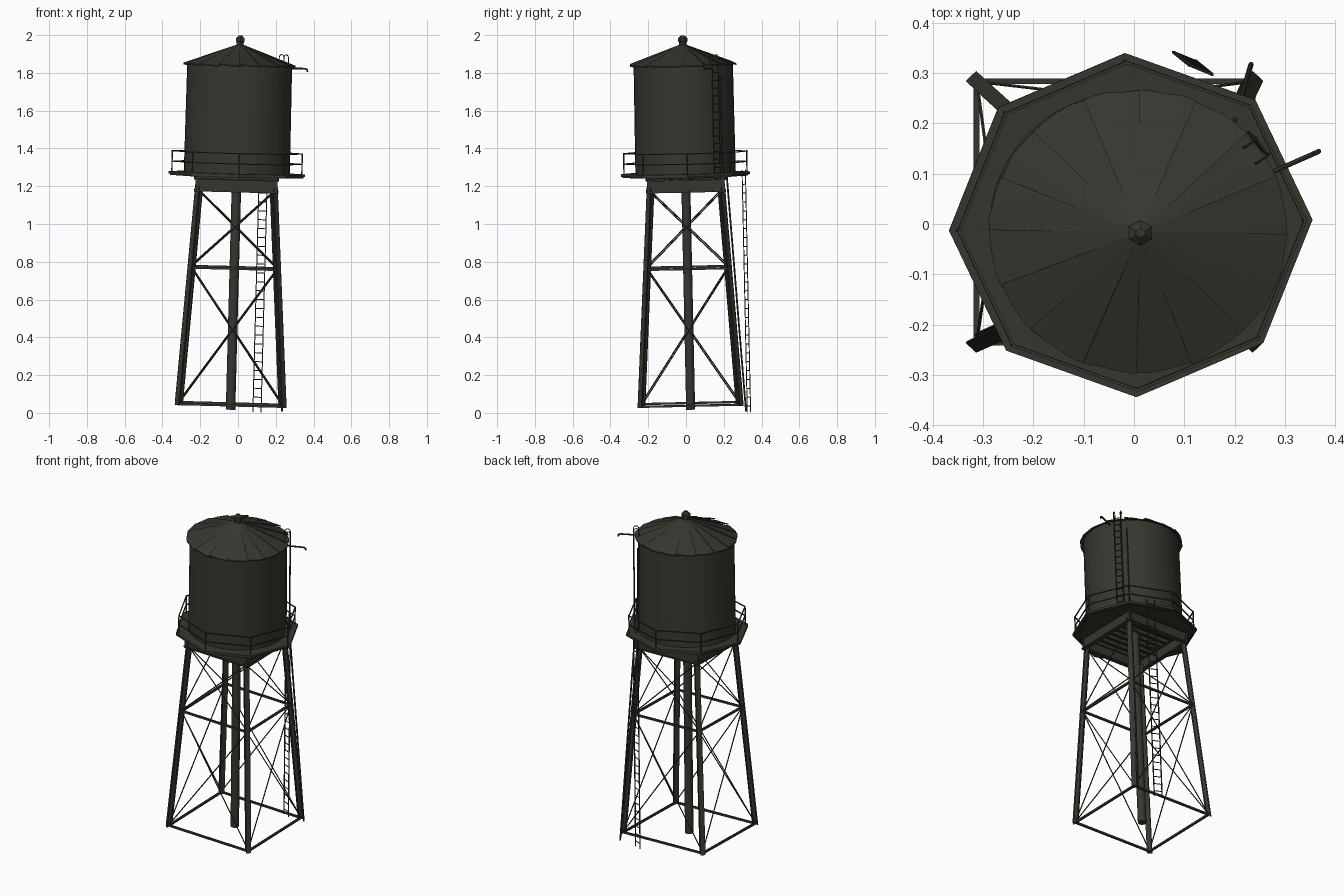
import bpy, bmesh, math, random
from mathutils import Vector, Matrix

if "Cube" in bpy.data.objects:
    bpy.data.objects.remove(bpy.data.objects["Cube"])

random.seed(4)
mat = bpy.data.materials.new("dark_olive_iron")
mat.diffuse_color = (0.038, 0.037, 0.029, 1)
mat.use_nodes = True
mat.node_tree.nodes["Principled BSDF"].inputs["Base Color"].default_value = mat.diffuse_color

# the whole tower leans slightly and is a little narrower front to back
axis = Vector((0.0265, -0.0215, 1))
LEAN = (Matrix.Translation((-0.04, 0.025, 0))
        @ Vector((0, 0, 1)).rotation_difference(axis).to_matrix().to_4x4()
        @ Matrix.Diagonal((1.025, 0.97, 1, 1)))


def finish(name, bm, smooth=False):
    bmesh.ops.recalc_face_normals(bm, faces=bm.faces)
    bm.transform(LEAN)
    me = bpy.data.meshes.new(name)
    bm.to_mesh(me)
    bm.free()
    me.materials.append(mat)
    ob = bpy.data.objects.new(name, me)
    bpy.context.collection.objects.link(ob)
    if smooth:
        bpy.context.view_layer.objects.active = ob
        ob.select_set(True)
        bpy.ops.object.shade_smooth_by_angle(angle=math.radians(35))
        ob.select_set(False)


def rod(bm, a, b, r, n=6):
    a, b = Vector(a), Vector(b)
    d = b - a
    m = Matrix.Translation((a + b) / 2) @ d.to_track_quat('Z', 'Y').to_matrix().to_4x4()
    if n == 4:
        m = m @ Matrix.Rotation(math.pi / 4, 4, 'Z')
    bmesh.ops.create_cone(bm, cap_ends=True, segments=n, radius1=r, radius2=r, depth=d.length, matrix=m)


def box(bm, c, s):
    bmesh.ops.create_cube(bm, size=1, matrix=Matrix.Translation(c) @ Matrix.Diagonal((*s, 1)))


def path(bm, pts, r, n=6):
    for a, b in zip(pts, pts[1:]):
        rod(bm, a, b, r, n)


def pol(r, deg, z):
    t = math.radians(deg)
    return Vector((r * math.cos(t), r * math.sin(t), z))


def lathe(bm, profile, n, turn=0):
    rings = [[bm.verts.new(pol(r, 360 * i / n + turn, z)) for i in range(n)] for r, z in profile]
    for lo, hi in zip(rings, rings[1:]):
        for i in range(n):
            bm.faces.new((lo[i], lo[(i + 1) % n], hi[(i + 1) % n], hi[i]))
    bm.faces.new(rings[0])
    bm.faces.new(rings[-1])


CORNERS = [(1, 1), (-1, 1), (-1, -1), (1, -1)]


def leg_at(i, z):
    s = 0.268 + (0.193 - 0.268) * (z - 0.04) / 1.15
    cx, cy = CORNERS[i % 4]
    return Vector((cx * s, cy * s, z))


# legs: I-beams with the web on the diagonal
bm = bmesh.new()
f, d, t = 0.0145, 0.015, 0.0035
half = [(-d, -f), (-d + 2 * t, -f), (-d + 2 * t, -t), (d - 2 * t, -t), (d - 2 * t, -f), (d, -f)]
section = half + [(u, -v) for u, v in reversed(half)]
for i, (cx, cy) in enumerate(CORNERS):
    u_dir = Vector((cx, cy, 0)).normalized()
    v_dir = Vector((-cy, cx, 0)).normalized()
    rings = [[bm.verts.new(leg_at(i, z) + u_dir * u + v_dir * v) for u, v in section] for z in (0.039, 1.2)]
    for k in range(12):
        bm.faces.new((rings[0][k], rings[0][(k + 1) % 12], rings[1][(k + 1) % 12], rings[1][k]))
    for ring in rings:
        bm.faces.new(ring)
finish("tower_legs", bm)

# horizontal struts and crossed tie rods
bm, ties = bmesh.new(), bmesh.new()
for i in range(4):
    for z in (0.045, 0.768):
        rod(bm, leg_at(i, z), leg_at(i + 1, z), 0.008, 4)
    for z0, z1 in ((0.05, 0.765), (0.775, 1.175)):
        rod(ties, leg_at(i, z0), leg_at(i + 1, z1), 0.0033)
        rod(ties, leg_at(i + 1, z0), leg_at(i, z1), 0.0033)
finish("horizontal_struts", bm)
finish("cross_ties", ties)

# central riser pipe
bm = bmesh.new()
rod(bm, (0, 0, 0.017), (0, 0, 1.256), 0.0245, 16)
finish("riser_pipe", bm, True)

# girder frame under the deck, with flanges
bm = bmesh.new()
for s in (-1, 1):
    for z, h, w in ((1.208, 0.066, 0.012), (1.176, 0.007, 0.026), (1.239, 0.007, 0.03)):
        box(bm, (0, s * 0.205, z), (0.425, w, h))
        box(bm, (s * 0.205, 0, z), (w, 0.425, h))
finish("girder_frame", bm)

# joists
bm = bmesh.new()
for k in range(9):
    y = -0.2 + 0.05 * k
    box(bm, (0, y, 1.245), (0.43, 0.014, 0.022))
finish("deck_joists", bm)

# octagonal deck with an edge strip
TURN = 1.8
bm = bmesh.new()
lathe(bm, [(0.353, 1.258), (0.353, 1.272)], 8, TURN)
for i in range(8):
    rod(bm, pol(0.34, 45 * i + TURN, 1.257), pol(0.34, 45 * i + 45 + TURN, 1.257), 0.007, 4)
finish("deck", bm)

# railing
bm = bmesh.new()
for i in range(8):
    a, b = 45 * i + TURN, 45 * i + 45 + TURN
    rod(bm, pol(0.336, a, 1.26), pol(0.336, a, 1.384), 0.0038)
    for z in (1.325, 1.38):
        rod(bm, pol(0.336, a, z), pol(0.336, b, z), 0.004, 4)
finish("railing", bm)

# tank
bm = bmesh.new()
lathe(bm, [(0.274, 1.27), (0.271, 1.845)], 40)
finish("tank", bm, True)

# roof: overlapping, gently bowed sheet panels, one edge of each slightly raised
bm = bmesh.new()
N = 16
for i in range(N):
    a0 = 360 * i / N + random.uniform(-2, 1)
    lift = random.uniform(0.003, 0.012)
    top, low = [], []
    for k in range(5):
        a = a0 + 24.5 * k / 4
        z = 1.843 + lift * (1 - k / 4) ** 1.5
        r = 0.289 + random.uniform(-0.002, 0.003)
        top.append(bm.verts.new(pol(r, a, z)))
        low.append(bm.verts.new(pol(r, a, z - 0.006)))
    pt, pl = bm.verts.new((0, 0, 1.957)), bm.verts.new((0, 0, 1.95))
    for k in range(4):
        bm.faces.new((top[k], top[k + 1], pt))
        bm.faces.new((low[k + 1], low[k], pl))
        bm.faces.new((low[k], low[k + 1], top[k + 1], top[k]))
    bm.faces.new((low[0], top[0], pt, pl))
    bm.faces.new((top[4], low[4], pl, pt))
finish("roof_panels", bm, True)

# finial
bm = bmesh.new()
lathe(bm, [(0.021, 1.935), (0.021, 1.965), (0.026, 1.968), (0.026, 1.984), (0.01, 1.999)], 6, 30)
finish("finial", bm)


def ladder(bm, r, deg, z0, z1, width, step):
    side = pol(width / 2, deg + 90, 0)
    for s in (-1, 1):
        rod(bm, pol(r, deg, z0) + side * s, pol(r, deg, z1) + side * s, 0.0036, 4)
    z = z0 + step * 0.7
    while z < z1:
        rod(bm, pol(r, deg, z) - side, pol(r, deg, z) + side, 0.0028, 5)
        z += step
    return side


# lower ladder from the ground to the deck
bm = bmesh.new()
ladder(bm, 0.346, 66.7, 0.0, 1.285, 0.046, 0.047)
finish("lower_ladder", bm)

# tank ladder with hooked grab rails over the eave
bm = bmesh.new()
R, A = 0.296, 36
side = ladder(bm, R, A, 1.273, 1.885, 0.04, 0.042)
for s in (-1, 1):
    hook = [pol(R - 0.015 + 0.015 * math.cos(math.pi * k / 6), A, 1.885 + 0.015 * math.sin(math.pi * k / 6))
            + side * s for k in range(7)]
    path(bm, hook + [pol(R - 0.03, A, 1.85) + side * s], 0.0025, 5)
finish("tank_ladder", bm)

# conduit rising from the ground, past the deck and up the tank
bm = bmesh.new()
path(bm, [(0.266, 0.302, 0.008), (0.205, 0.225, 1.25), pol(0.282, 46, 1.3), pol(0.28, 46, 1.79)], 0.0052, 6)
finish("conduit", bm, True)

# overflow spout
bm = bmesh.new()
path(bm, [pol(0.265, 25, 1.829), pol(0.376, 25, 1.829), pol(0.385, 25, 1.825), pol(0.387, 25, 1.813)], 0.005, 8)
finish("overflow_spout", bm, True)
